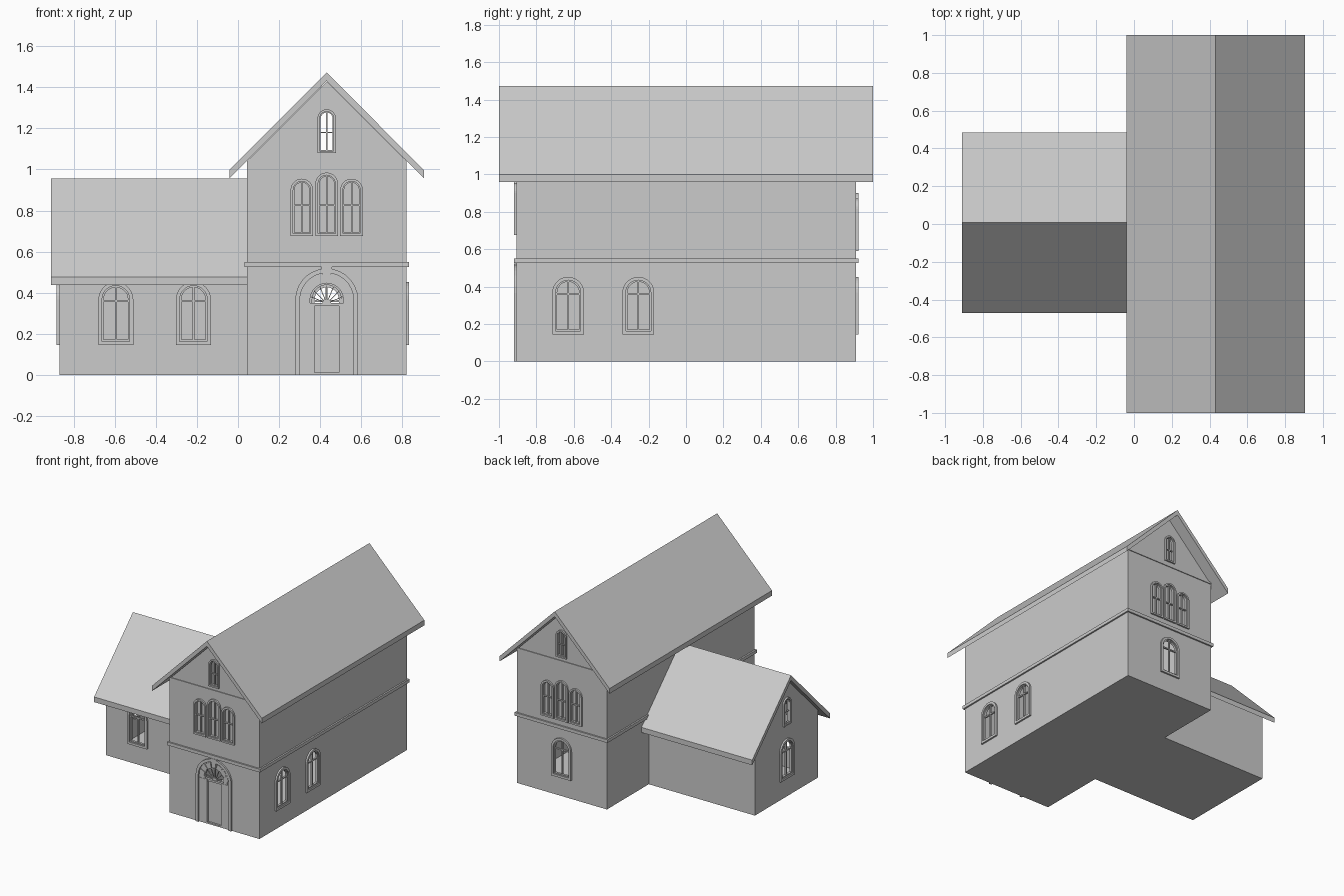
import bpy, bmesh
from math import pi, sin, cos
from mathutils import Matrix

if "Cube" in bpy.data.objects:
    bpy.data.objects.remove(bpy.data.objects["Cube"])

CX, CY, T = 0.432, 0.007, 0.02      # main ridge x, wing ridge y, wall thickness


def plane(origin, u, d):
    """Wall frame: u along the wall, z up, d outward."""
    m = Matrix.Identity(4)
    for i in range(3):
        m[i][0], m[i][1], m[i][2], m[i][3] = u[i], (0, 0, 1)[i], d[i], origin[i]
    return m


FRONT = plane((CX, -0.907, 0), (1, 0, 0), (0, -1, 0))
BACK = plane((CX, 0.91, 0), (-1, 0, 0), (0, 1, 0))
RIGHT = plane((0.82, 0, 0), (0, 1, 0), (1, 0, 0))
LEFT = plane((-0.87, CY, 0), (0, -1, 0), (-1, 0, 0))
WING = plane((0, -0.381, 0), (1, 0, 0), (0, -1, 0))


def finish(name, bm, m):
    bmesh.ops.transform(bm, matrix=m, verts=bm.verts)
    bmesh.ops.recalc_face_normals(bm, faces=bm.faces)
    me = bpy.data.meshes.new(name)
    bm.to_mesh(me)
    bm.free()
    ob = bpy.data.objects.new(name, me)
    bpy.context.collection.objects.link(ob)
    return ob


def prism(name, pts, m, d0, d1):
    bm = bmesh.new()
    a = [bm.verts.new((u, v, d0)) for u, v in pts]
    b = [bm.verts.new((u, v, d1)) for u, v in pts]
    bm.faces.new(a)
    bm.faces.new(b[::-1])
    for i in range(len(a)):
        j = (i + 1) % len(a)
        bm.faces.new((a[i], a[j], b[j], b[i]))
    return finish(name, bm, m)


def rect(u0, u1, v0, v1):
    return [(u0, v0), (u1, v0), (u1, v1), (u0, v1)]


def ring(name, outer, inner, m, d0, d1, closed=True):
    bm = bmesh.new()
    rows = [[bm.verts.new(p) for p in ((*o, d0), (*o, d1), (*i, d1), (*i, d0))]
            for o, i in zip(outer, inner)]
    n = len(rows)
    for k in range(n if closed else n - 1):
        a, b = rows[k], rows[(k + 1) % n]
        for s in range(4):
            bm.faces.new((a[s], a[(s + 1) % 4], b[(s + 1) % 4], b[s]))
    if not closed:
        bm.faces.new(rows[0])
        bm.faces.new(rows[-1])
    return finish(name, bm, m)


def arch(c, w, z0, z1, t=0.0, n=14, base=True):
    """Round-headed outline, inset by t."""
    r, s = w / 2 - t, z1 - w / 2
    b = z0 + t if base else z0
    return ([(c - r, b), (c + r, b)][1:] +
            [(c + r * cos(pi * k / n), s + r * sin(pi * k / n)) for k in range(n + 1)] +
            [(c - r, b)])


def cut(ob, cutter):
    mod = ob.modifiers.new("cut", 'BOOLEAN')
    mod.operation, mod.solver, mod.object = 'DIFFERENCE', 'EXACT', cutter
    bpy.context.view_layer.objects.active = ob
    bpy.ops.object.modifier_apply(modifier=mod.name)
    bpy.data.objects.remove(cutter)


def gable(h, eave, apex, z0, c=0.0):
    return [(c - h, z0), (c + h, z0), (c + h, eave), (c, apex), (c - h, eave)]


def chevron(h, eave, apex, t=0.04):
    return [(-h, eave), (0, apex), (h, eave), (h, eave - t), (0, apex - t), (-h, eave - t)]


# hollow walls
main = prism("main_walls", gable(0.388, 1.04, 1.428, 0), FRONT, 0, -1.817)
cut(main, prism("cavity", gable(0.388 - T, 1.032, 1.40, T), FRONT, -T, -1.817 + T))
wing = prism("wing_walls", gable(0.388, 0.525, 0.913, 0), LEFT, 0, -0.916)
cut(wing, prism("cavity", gable(0.388 - T, 0.517, 0.885, T), LEFT, -T, -0.90))

# roofs
prism("main_roof", chevron(0.473, 0.998, 1.472), FRONT, 0.093, -1.907)
prism("wing_roof", chevron(0.478, 0.477, 0.955), LEFT, 0.04, -0.92)

# string course round the main block, gable bands
for name, m in (("front_gable_band", FRONT), ("back_gable_band", BACK)):
    prism(name, rect(-0.387, 0.387, 1.04, 1.055), m, -0.005, 0.006)
FLAT = Matrix(((1, 0, 0, 0), (0, 1, 0, 0), (0, 0, 1, 0), (0, 0, 0, 1)))
ring("string_course", rect(0.032, 0.832, -0.919, 0.922), rect(0.05, 0.815, -0.9, 0.9),
     FLAT, 0.525, 0.55)


def window(name, wall, m, c, w, z0, z1, t, transom, through=True):
    cut(wall, prism("hole", arch(c, w, z0, z1, t * 0.8), m, 0.05, -0.05 if through else -0.015))
    ring(name + "_frame", arch(c, w, z0, z1), arch(c, w, z0, z1, t), m, -0.01, 0.013)
    ring(name + "_sash", arch(c, w, z0, z1, t * 0.9), arch(c, w, z0, z1, t * 1.45), m, -0.014, 0.004)
    b = t * 0.27
    prism(name + "_mullion", rect(c - b, c + b, z0 + t, z1 - t), m, -0.013, 0.0)
    prism(name + "_transom", rect(c - w / 2 + t, c + w / 2 - t, transom - b, transom + b),
          m, -0.012, 0.001)


# large ground floor windows
for name, wall, m, c in (("wing_front_window_a", wing, WING, -0.595),
                         ("wing_front_window_b", wing, WING, -0.217),
                         ("right_window_a", main, RIGHT, -0.63),
                         ("right_window_b", main, RIGHT, -0.255),
                         ("wing_end_window", wing, LEFT, 0),
                         ("back_window", main, BACK, 0)):
    window(name, wall, m, c, 0.17, 0.145, 0.452, 0.018, 0.36)

# small gable windows
for name, wall, m, z in (("front_attic_window", main, FRONT, 1.08),
                         ("back_attic_window", main, BACK, 1.08),
                         ("wing_attic_window", wing, LEFT, 0.56)):
    window(name, wall, m, 0, 0.09, z, z + 0.213, 0.011, z + 0.1)

# triple windows, the back set slightly lower
for name, m, z in (("front_triple", FRONT, 0.675), ("back_triple", BACK, 0.59)):
    for k in (-1, 0, 1):
        window(f"{name}_window_{k + 2}", main, m, k * 0.121, 0.11, z,
               z + (0.31 if k == 0 else 0.28), 0.013, z + 0.15, False)

# entrance: recessed opening, surround, piers, arch stones, door and fanlight
SP = 0.365
cut(main, prism("hole", arch(0, 0.22, 0.012, SP + 0.11, 0), FRONT, 0.05, -0.05))
ring("door_surround", arch(0, 0.306, 0, SP + 0.153, base=False),
     arch(0, 0.306, 0, SP + 0.153, 0.022, base=False), FRONT, -0.005, 0.013, False)
for s, side in ((-1, "left"), (1, "right")):
    prism(f"door_pier_{side}", rect(*sorted((s * 0.06, s * 0.131)), 0.012, 0.345),
          FRONT, -0.015, 0.004)
ring("fanlight_rim", arch(0, 0.222, 0.345, SP + 0.111, base=False),
     arch(0, 0.222, 0.345, SP + 0.111, 0.03, base=False), FRONT, -0.018, 0.002, False)
for k in range(7):
    a0, a1 = pi * (k + 0.08) / 7, pi * (k + 0.92) / 7
    prism(f"arch_stone_{k + 1}", [(r * cos(a), SP + r * sin(a)) for r, a in
          ((0.085, a0), (0.125, a0), (0.125, a1), (0.085, a1))], FRONT, -0.01, 0.007)
prism("keystone", [(-0.014, 0.455), (0.014, 0.455), (0.026, 0.524), (-0.026, 0.524)],
      FRONT, -0.005, 0.013)
prism("door", rect(-0.07, 0.07, 0.005, 0.345), FRONT, -0.03, -0.015)
prism("door_panel", rect(-0.052, 0.052, 0.125, 0.335), FRONT, -0.018, -0.01)
prism("door_transom", rect(-0.105, 0.105, 0.335, 0.35), FRONT, -0.018, 0.002)
prism("fanlight_hub", [(0.022 * cos(pi * k / 8), 0.348 + 0.022 * sin(pi * k / 8))
                       for k in range(9)], FRONT, -0.015, -0.003)
for k in range(1, 8):
    a, h = pi * k / 8, 0.0018
    c, s = cos(a), sin(a)
    prism(f"fanlight_bar_{k}", [(r * c - e * s, 0.348 + r * s + e * c) for r, e in
          ((0.015, -h), (0.087, -h), (0.087, h), (0.015, h))], FRONT, -0.014, -0.005)
